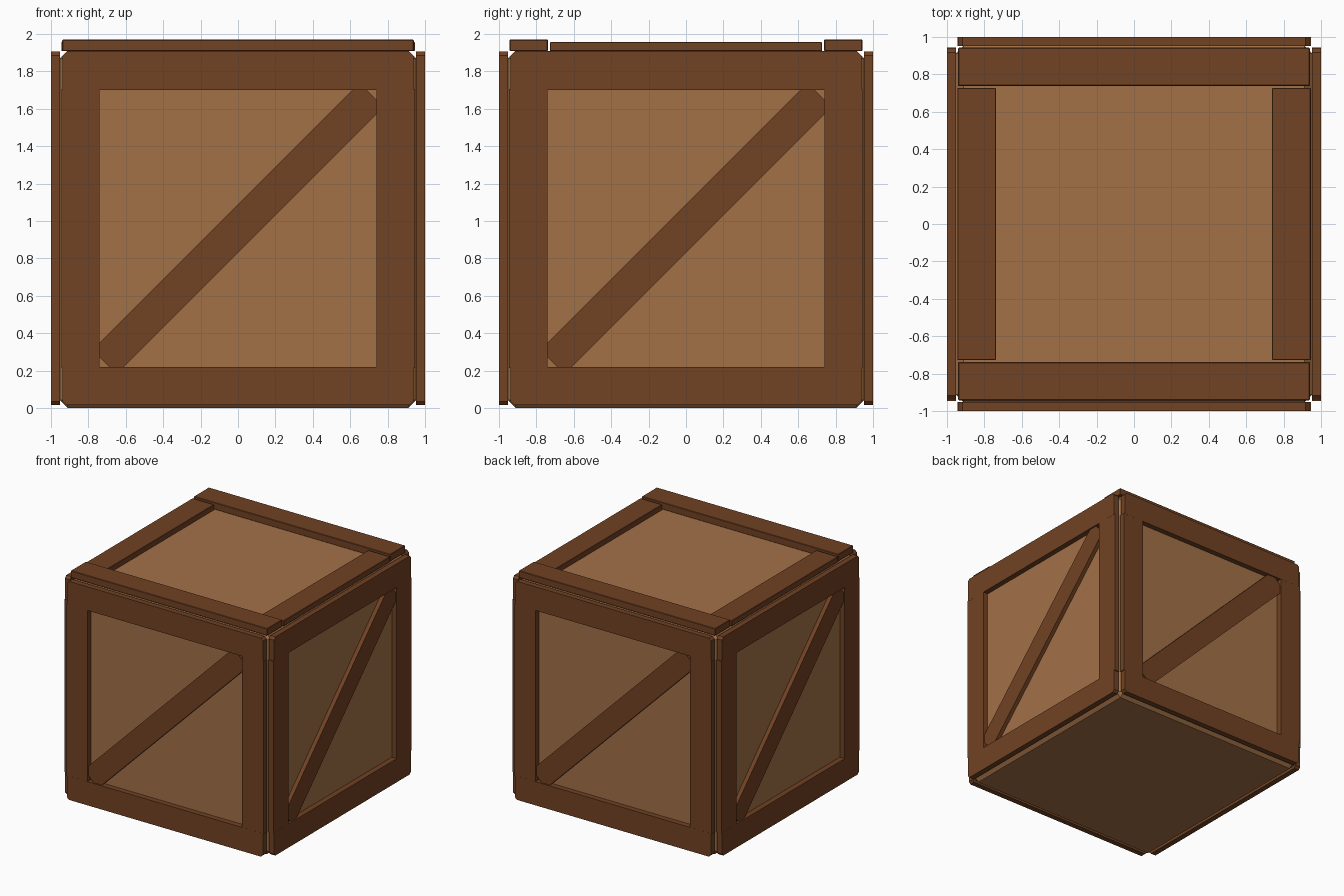
import bpy, bmesh, math
from mathutils import Matrix

if "Cube" in bpy.data.objects:
    bpy.data.objects.remove(bpy.data.objects["Cube"])


def material(name, rgb):
    m = bpy.data.materials.new(name)
    m.diffuse_color = (*rgb, 1)
    m.use_nodes = True
    m.node_tree.nodes["Principled BSDF"].inputs["Base Color"].default_value = m.diffuse_color
    return m


dark = material("dark wood", (0.165, 0.054, 0.017))
light = material("light wood", (0.365, 0.165, 0.064))


def finish(name, bm, mat, matrix=Matrix()):
    bmesh.ops.recalc_face_normals(bm, faces=bm.faces)
    me = bpy.data.meshes.new(name)
    bm.to_mesh(me)
    bm.free()
    me.materials.append(mat)
    ob = bpy.data.objects.new(name, me)
    ob.matrix_world = matrix
    bpy.context.collection.objects.link(ob)
    return ob


def box(name, lo, hi, mat, bevel=0.0):
    bm = bmesh.new()
    bmesh.ops.create_cube(bm, size=1)
    for v in bm.verts:
        v.co = [(a + b) / 2 + c * (b - a) for a, b, c in zip(lo, hi, v.co)]
    if bevel:
        bmesh.ops.bevel(bm, geom=bm.edges[:], offset=bevel, segments=1,
                        affect='EDGES', profile=0.5)
    return finish(name, bm, mat)


def plate(name, outline, y_in, y_out, mat, matrix):
    # flat outline in x, z pushed out towards -y, then turned to its side
    bm = bmesh.new()
    f = bm.faces.new([bm.verts.new((x, -y_in, z)) for x, z in outline])
    ex = bmesh.ops.extrude_face_region(bm, geom=[f])
    for v in ex["geom"]:
        if isinstance(v, bmesh.types.BMVert):
            v.co.y = -y_out
    return finish(name, bm, mat, matrix)


# Inner panelled box with chamfered edges
box("inner_box", (-0.953, -0.953, 0), (0.953, 0.953, 1.91), light, 0.042)

# Framed sides: two rails, two posts and a diagonal brace, turned four times
MID, C = 0.96, 0.02
for i, side in enumerate(("front", "right", "back", "left")):
    turn = Matrix.Rotation(i * math.pi / 2, 4, 'Z')
    for part, s in (("upper", 1), ("lower", -1)):
        a, b = 0.74, 0.945
        rail = [(-0.938, a), (0.938, a), (0.938, b - C), (0.938 - C, b),
                (-0.938 + C, b), (-0.938, b - C)]
        plate(f"{side}_{part}_rail", [(x, MID + s * z) for x, z in rail],
              0.952, 1.0, dark, turn)
    for part, s in (("left", -1), ("right", 1)):
        post = [(0.74, -0.745), (0.945, -0.745), (0.945, 0.745), (0.74, 0.745)]
        plate(f"{side}_{part}_post", [(s * x, MID + z) for x, z in post],
              0.952, 0.9995, dark, turn)
    e, w = 0.715, 0.065
    brace = [(-e + w, -e - w), (e + w, e - w), (e - w, e + w), (-e - w, -e + w)]
    plate(f"{side}_brace", [(x, MID + z) for x, z in brace],
          0.95, 0.988, dark, turn)

# Lid boards
for part, s in (("front", -1), ("back", 1)):
    y = sorted((s * 0.738, s * 0.943))
    box(f"lid_{part}_board", (-0.94, y[0], 1.908), (0.94, y[1], 1.97), dark, 0.004)
for part, s in (("left", -1), ("right", 1)):
    x = sorted((s * 0.738, s * 0.945))
    box(f"lid_{part}_board", (x[0], -0.727, 1.908), (x[1], 0.727, 1.957), dark, 0.003)
